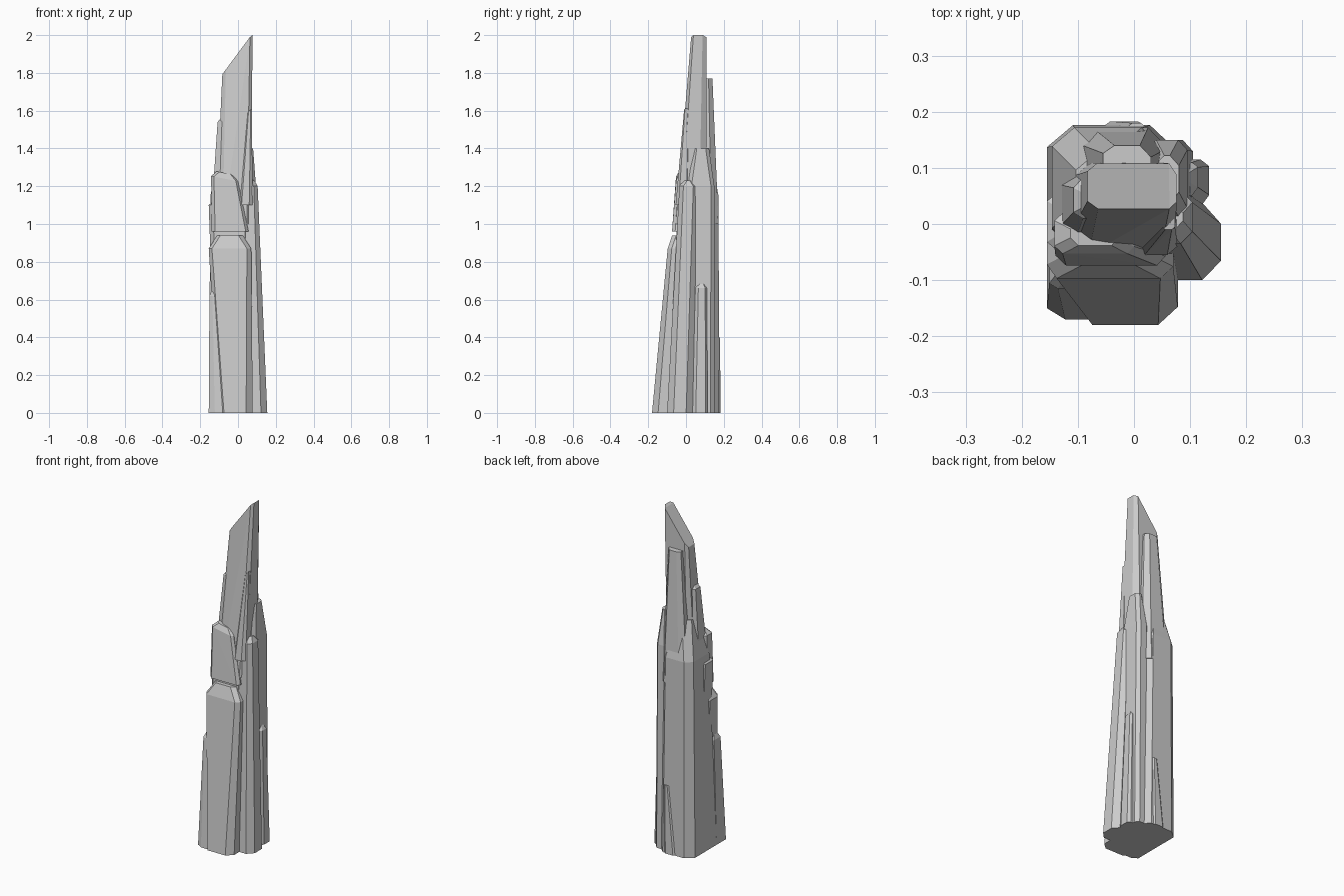
import bpy, bmesh, random

if "Cube" in bpy.data.objects:
    bpy.data.objects.remove(bpy.data.objects["Cube"])

random.seed(4)
MID = 0.02      # inner sides buried in the rock all stop here
spire = None


def shard(name, low, high, cap=.03, tilt=0):
    """Convex shard between two chamfered rectangles (z, left, right, front, back), with a broken
    cap above. It is fused onto the spire; tilt slopes the top along x."""
    global spire
    bm = bmesh.new()
    # Each corner keeps its own uneven chamfer all the way up
    chamfer = {(i, j): (random.uniform(.14, .26), random.uniform(.14, .26)) for i in (0, 1) for j in (0, 1)}
    levels = [(low, 0, 0, 0), (high, 0, 0, tilt)]
    if cap:
        levels.append((high, cap, .2, tilt))
    for (z, x0, x1, y0, y1), rise, shrink, slope in levels:
        w, d = x1 - x0, y1 - y0
        for (i, j), (cx, cy) in chamfer.items():
            s = min(w, d)
            sx, sy = 1 - 2 * i, 1 - 2 * j
            x = (x0, x1)[i] + sx * shrink * w
            y = (y0, y1)[j] + sy * shrink * d
            for px, py in ((x, y + sy * cy * s), (x + sx * cx * s, y)):
                bm.verts.new((px, py, min(2, z + rise + slope * (px - (x0 + x1) / 2))))
    res = bmesh.ops.convex_hull(bm, input=bm.verts[:])
    junk = {g for g in res["geom_interior"] + res["geom_unused"] if isinstance(g, bmesh.types.BMVert)}
    bmesh.ops.delete(bm, geom=list(junk), context='VERTS')
    bmesh.ops.recalc_face_normals(bm, faces=bm.faces[:])
    me = bpy.data.meshes.new(name)
    bm.to_mesh(me)
    bm.free()
    ob = bpy.data.objects.new(name, me)
    bpy.context.collection.objects.link(ob)
    if spire is None:
        spire = ob
        bpy.context.view_layer.objects.active = ob
        return
    m = spire.modifiers.new(name, 'BOOLEAN')
    m.operation, m.solver, m.object = 'UNION', 'EXACT', ob
    bpy.ops.object.modifier_apply(modifier=name)
    bpy.data.objects.remove(ob)


# Main body, running up the back
shard("rock_spire", (0, -.155, .09, -.1, .176), (1.15, -.146, .066, -.04, .172), cap=.22)

# Slanted top blade with its rear slab, left step and front sliver
shard("top_blade", (1, -.12, .073, -.055, .11), (1.9, -.083, .076, .027, .108), cap=0, tilt=1.35)
shard("back_slab", (1, -.11, .06, MID, .172), (1.77, -.055, .03, MID, .14), cap=0)
shard("left_step", (1.1, -.138, MID, -.03, .1), (1.54, -.108, MID, .01, .08))
shard("front_sliver", (1.1, 0, .078, -.055, MID), (1.6, .05, .073, -.01, MID), cap=0, tilt=1)

# Broken blocks down the front and left
shard("mid_block", (.96, -.14, .056, -.074, MID), (1.24, -.142, 0, -.053, MID), tilt=-.2)
shard("front_column", (0, -.1, .078, -.18, MID), (.87, -.155, .07, -.097, MID), cap=.07)
shard("left_flank", (.62, -.138, MID, -.05, .07), (1.1, -.155, MID, -.05, .06))
shard("front_left_foot", (0, -.155, .04, -.17, -.04), (.62, -.151, -.09, -.115, -.035))

# Columns and rib down the right, and a rear splinter
shard("right_column", (0, MID, .155, -.1, .035), (1.2, MID, .104, -.035, .06))
shard("rear_right_column", (0, MID, .105, 0, .15), (1.2, MID, .095, .01, .15), cap=.2)
shard("rear_right_rib", (0, MID, .134, .03, .115), (.66, MID, .114, .05, .11))
shard("rear_splinter", (0, -.055, MID, .13, .183), (.4, -.01, MID, .13, .18), cap=0)
